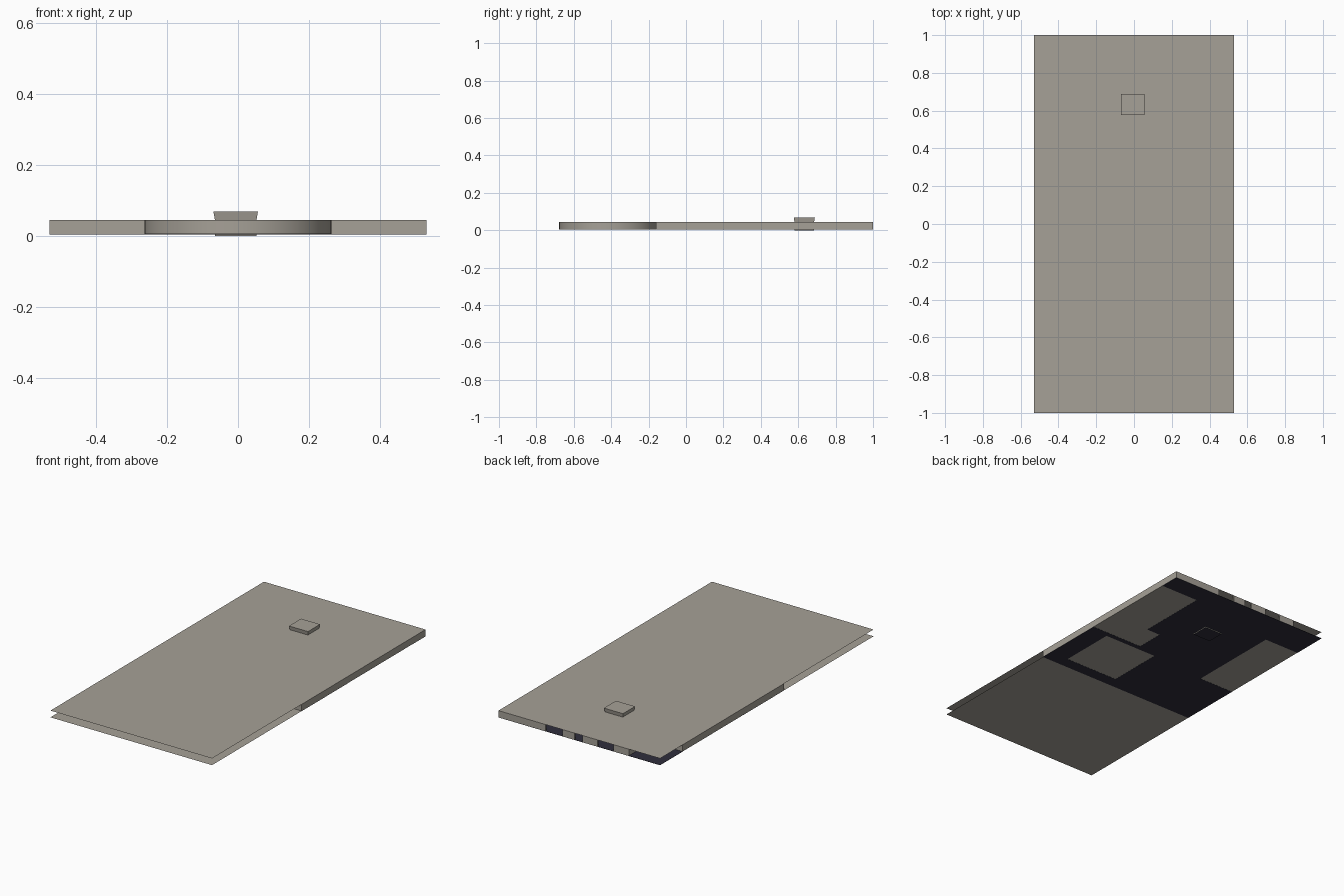
import bpy, bmesh, math

if "Cube" in bpy.data.objects:
    bpy.data.objects.remove(bpy.data.objects["Cube"])


def material(name, rgb):
    m = bpy.data.materials.new(name)
    m.diffuse_color = (*rgb, 1)
    m.use_nodes = True
    m.node_tree.nodes["Principled BSDF"].inputs["Base Color"].default_value = m.diffuse_color
    return m


STONE = material("warm grey stone", (0.38, 0.355, 0.31))
DARK = material("dark slate floor", (0.028, 0.027, 0.045))
LOW, HIGH = 0.005, 0.045


def finish(name, bm, mat):
    me = bpy.data.meshes.new(name)
    bm.to_mesh(me)
    bm.free()
    me.materials.append(mat)
    ob = bpy.data.objects.new(name, me)
    bpy.context.collection.objects.link(ob)
    return ob


def box(name, x0, x1, y0, y1, z0=LOW, z1=HIGH, mat=STONE, flare=0, flare_from=None):
    """Box, optionally widening from flare_from up to its top."""
    bm = bmesh.new()
    rings = [(z0, 0), (z1, flare)] if flare_from is None else [(z0, 0), (flare_from, 0), (z1, flare)]
    loops = [[bm.verts.new(p) for p in ((x0 - f, y0 - f, z), (x1 + f, y0 - f, z),
                                        (x1 + f, y1 + f, z), (x0 - f, y1 + f, z))] for z, f in rings]
    bm.faces.new(loops[0][::-1])
    bm.faces.new(loops[-1])
    for a, b in zip(loops, loops[1:]):
        for i in range(4):
            j = (i + 1) % 4
            bm.faces.new((a[i], a[j], b[j], b[i]))
    return finish(name, bm, mat)


def sheet(name, z):
    bm = bmesh.new()
    bm.faces.new([bm.verts.new(p) for p in ((-.53, -1, z), (.53, -1, z), (.53, 1, z), (-.53, 1, z))])
    return finish(name, bm, STONE)


# Roof and ground sheets
sheet("roof_sheet", HIGH)
sheet("ground_sheet", LOW)

# Outer walls, with a porch cut out of the back left corner
T = 0.008
box("right_wall", .53 - T, .53, -.16, 1)
box("left_wall", -.53, -.53 + T, -.16, .79)
box("front_wall", -.53, .53, -.16, -.16 + T)
box("porch_back_wall", -.53, -.325, .79 - T, .79)
box("porch_side_wall", -.325, -.325 + T, .79, 1)
for x0, x1 in ((.22, .53), (.03, .11), (-.12, -.02), (-.325, -.225)):
    box("back_wall_segment", x0, x1, 1 - T, 1)

# Inner partitions behind the back openings and around the rooms
box("inner_back_wall", -.325, .28, .80, .80 + T)
for x0, x1, y0, y1 in ((.06, .41, -.09, .25), (-.53, -.30, .22, .79), (.28, .53, .28, .88)):
    box("room_side_wall", x0, x0 + T, y0, y1)
    box("room_front_wall", x0, x1, y0, y0 + T)

# Dark floor plates, leaving the pale room floors uncovered
for x0, x1, y0, y1 in ((-.53, .53, -.16, -.09), (-.53, .06, -.09, .22), (.41, .53, -.09, .28),
                       (-.30, .06, .22, .79), (.06, .41, .25, .28), (.06, .19, .28, .45),
                       (.06, .28, .45, .79), (-.53, .28, .79, 1), (.28, .53, .88, 1)):
    box("dark_floor", x0, x1, y0, y1, LOW - .0007, LOW + .0007, DARK)

# Round entrance hall, open top and bottom between the sheets
bm = bmesh.new()
bmesh.ops.create_cone(bm, cap_ends=False, segments=64, radius1=.263, radius2=.263, depth=HIGH - LOW)
bmesh.ops.translate(bm, verts=bm.verts, vec=(0, -.415, (LOW + HIGH) / 2))
hall = finish("round_hall", bm, STONE)
bpy.context.view_layer.objects.active = hall
hall.select_set(True)
bpy.ops.object.shade_smooth_by_angle(angle=math.radians(30))

# Lift shaft, flared above the roof, with a dark underside
shaft = box("lift_shaft", -.065, .052, .58, .685, 0, .068, flare=.004, flare_from=HIGH)
shaft.data.materials.append(DARK)
shaft.data.polygons[0].material_index = 1
